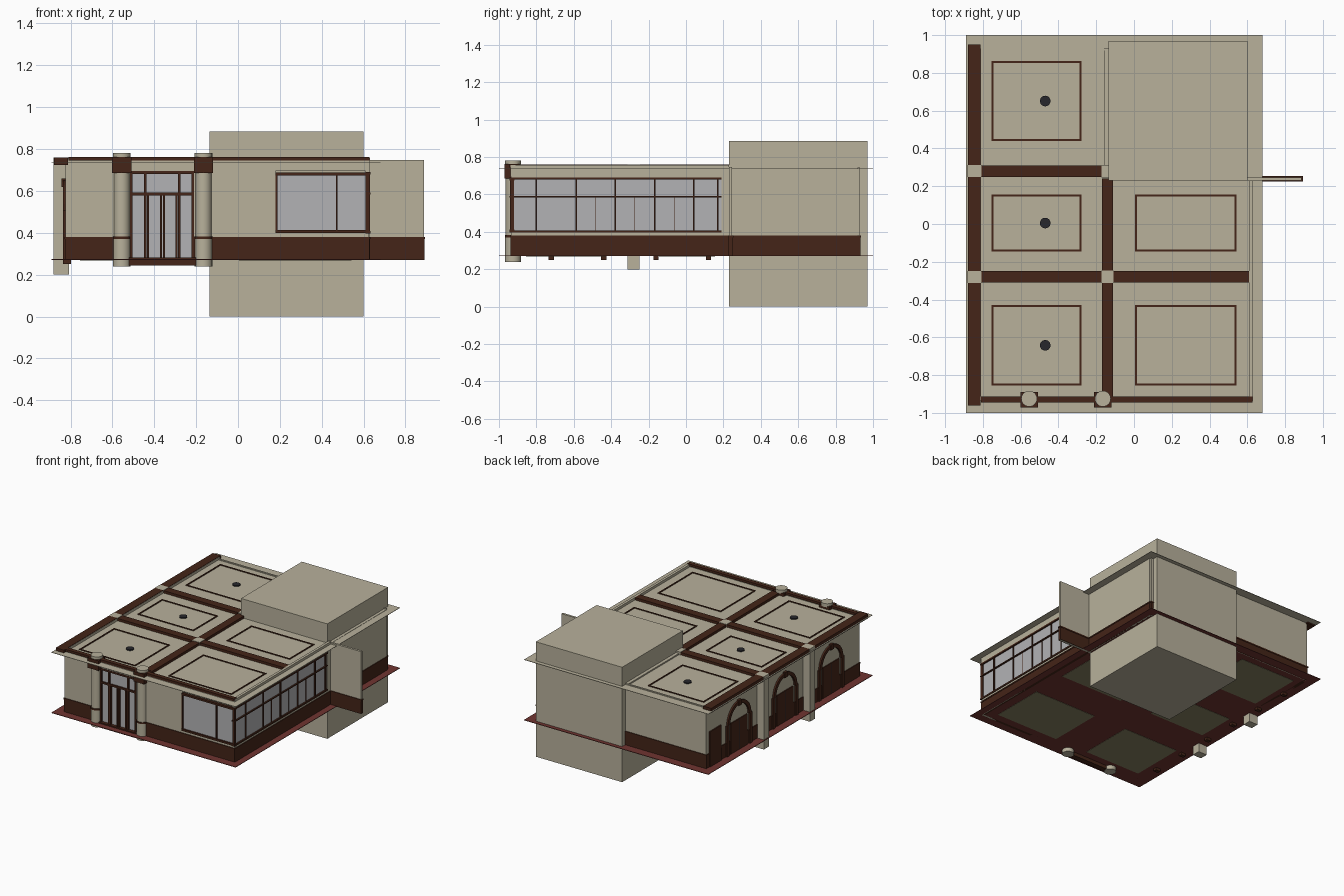
import bpy, bmesh, math

if "Cube" in bpy.data.objects:
    bpy.data.objects.remove(bpy.data.objects["Cube"])


def mat(name, rgb):
    m = bpy.data.materials.new(name)
    m.diffuse_color = (*rgb, 1)
    m.use_nodes = True
    m.node_tree.nodes["Principled BSDF"].inputs["Base Color"].default_value = m.diffuse_color
    return m


CREAM = mat("cream_plaster", (0.48, 0.44, 0.33))
BROWN = mat("dark_wood", (0.058, 0.018, 0.009))
RED = mat("red_floor", (0.16, 0.035, 0.03))
GREEN = mat("green_carpet", (0.24, 0.22, 0.12))
BLACK = mat("black_metal", (0.02, 0.02, 0.025))
GLASS = mat("glass", (0.45, 0.45, 0.46))


def finish(name, bm, m):
    bmesh.ops.recalc_face_normals(bm, faces=bm.faces)
    me = bpy.data.meshes.new(name)
    bm.to_mesh(me)
    bm.free()
    o = bpy.data.objects.new(name, me)
    bpy.context.collection.objects.link(o)
    me.materials.append(m)
    return o


def box(name, x, y, z, m):
    """Box from (min, max) ranges."""
    bm = bmesh.new()
    bmesh.ops.create_cube(bm, size=1)
    for v in bm.verts:
        v.co = [r[0] if c < 0 else r[1] for c, r in zip(v.co, (x, y, z))]
    return finish(name, bm, m)


def cyl(name, x, y, z, r, m, n=24):
    bm = bmesh.new()
    bmesh.ops.create_cone(bm, cap_ends=True, segments=n, radius1=r, radius2=r, depth=z[1] - z[0])
    bmesh.ops.translate(bm, verts=bm.verts, vec=(x, y, sum(z) / 2))
    for f in bm.faces:
        f.smooth = len(f.verts) == 4
    for e in bm.edges:
        e.smooth = all(f.smooth for f in e.link_faces)
    return finish(name, bm, m)


def arch(name, x, yc, zc, r0, r1, m, n=16):
    """Half ring in the yz plane."""
    bm = bmesh.new()
    rings = []
    for i in range(n + 1):
        a = math.pi * i / n
        c, s = math.cos(a), math.sin(a)
        rings.append([bm.verts.new((px, yc + r * c, zc + r * s))
                      for px, r in ((x[0], r0), (x[0], r1), (x[1], r1), (x[1], r0))])
    for a, b in zip(rings, rings[1:]):
        for k in range(4):
            bm.faces.new((a[k], a[(k + 1) % 4], b[(k + 1) % 4], b[k]))
    bm.faces.new(rings[0])
    bm.faces.new(rings[-1])
    return finish(name, bm, m)


def frame(name, x, y, z, w, m):
    """Flat rectangular trim lying on the ceiling."""
    box(name + "_front", x, (y[0], y[0] + w), z, m)
    box(name + "_back", x, (y[1] - w, y[1]), z, m)
    box(name + "_left", (x[0], x[0] + w), (y[0] + w, y[1] - w), z, m)
    box(name + "_right", (x[1] - w, x[1]), (y[0] + w, y[1] - w), z, m)


FZ, WZ, CZ, TZ = 0.27, 0.38, 0.735, 0.757   # floor, wainscot, ceiling, wall top

# Floor and ceiling slabs
box("floor", (-0.89, 0.68), (-1, 1), (FZ, FZ + 0.004), RED)
box("ceiling", (-0.89, 0.68), (-1, 1), (CZ, CZ + 0.003), CREAM)

# Tall service block
box("service_block", (-0.135, 0.60), (0.23, 0.97), (0, 0.885), CREAM)


def wall(name, x, y, top=TZ):
    """Plaster wall with a slightly proud wooden wainscot and cap rail."""
    box(name + "_plaster", x, y, (FZ, top), CREAM)
    for part, e, z in (("wainscot", 0.003, (FZ, 0.37)), ("rail", 0.006, (0.37, WZ))):
        box(f"{name}_{part}", (x[0] - e, x[1] + e), (y[0] - e, y[1] + e), z, BROWN)


wall("left_wall", (-0.823, -0.81), (-0.935, 0.93))
wall("back_wall", (-0.82, 0.62), (0.918, 0.93), 0.745)
wall("front_wall_left", (-0.82, -0.515), (-0.935, -0.92))
wall("front_wall_middle", (-0.21, 0.18), (-0.935, -0.92))
wall("front_wall_low", (0.18, 0.625), (-0.935, -0.92), 0.40)
wall("right_wall_low", (0.612, 0.627), (-0.92, 0.23), 0.40)
wall("right_wall_rear", (0.612, 0.625), (0.24, 0.918), 0.74)
wall("wing_wall", (0.60, 0.888), (0.23, 0.247), 0.748)
box("right_wall_end", (0.612, 0.627), (0.19, 0.23), (0.40, TZ), CREAM)
box("partition_wall", (-0.16, -0.135), (0.31, 0.93), (FZ, 0.748), CREAM)

# Headers above the glazing and door
box("front_header", (-0.515, 0.63), (-0.938, -0.92), (0.695, TZ), CREAM)
box("right_header", (0.61, 0.63), (-0.935, 0.23), (0.69, TZ), CREAM)

# Front corner window
box("front_window_glass", (0.185, 0.62), (-0.932, -0.926), (0.40, 0.685), GLASS)
for x in (0.184, 0.472, 0.624):
    box("front_window_mullion", (x - 0.004, x + 0.004), (-0.942, -0.92), (0.40, 0.68), BROWN)
for z in (0.405, 0.68):
    box("front_window_rail", (0.18, 0.63), (-0.945, -0.918), (z - 0.006, z + 0.008), BROWN)

# Right side window band
box("side_window_glass", (0.617, 0.622), (-0.93, 0.19), (0.40, 0.69), GLASS)
for y in (-0.937, -0.80, -0.588, -0.378, -0.168, 0.042, 0.17):
    box("side_window_mullion", (0.61, 0.631), (y - 0.004, y + 0.004), (0.40, 0.685), BROWN)
for y in (-0.483, -0.273, -0.063):
    box("side_window_seam", (0.612, 0.626), (y - 0.0015, y + 0.0015), (0.40, 0.585), BROWN)
for z, h in ((0.402, 0.006), (0.588, 0.004), (0.685, 0.006)):
    box("side_window_rail", (0.608, 0.633), (-0.945, 0.19), (z - h, z + h), BROWN)

# Front entrance with double doors
box("entrance_glass", (-0.515, -0.21), (-0.93, -0.925), (0.28, 0.69), GLASS)
box("entrance_sill", (-0.52, -0.2), (-0.955, -0.915), (0.243, 0.283), BROWN)
for z in (0.585, 0.688):
    box("entrance_rail", (-0.515, -0.21), (-0.942, -0.916), (z - 0.007, z + 0.007), BROWN)
for x in (-0.51, -0.442, -0.28, -0.215):
    box("entrance_post", (x - 0.006, x + 0.006), (-0.942, -0.916), (0.28, 0.69), BROWN)
for x in (-0.429, -0.367, -0.354, -0.293):
    box("entrance_door_stile", (x - 0.005, x + 0.005), (-0.947, -0.92), (0.28, 0.58), BROWN)

# Round entrance columns
for x in (-0.555, -0.165):
    y = -0.925
    cyl("column_base", x, y, (0.24, 0.37), 0.042, CREAM)
    cyl("column_base_ring", x, y, (0.37, 0.382), 0.044, BROWN)
    cyl("column_shaft", x, y, (0.382, 0.69), 0.039, CREAM)
    box("column_capital", (x - 0.046, x + 0.046), (y - 0.046, y + 0.035), (0.685, 0.762), BROWN)
    cyl("column_top_cap", x, y, (0.755, 0.782), 0.042, CREAM)

# Square pilasters on the left wall and ceiling blocks at beam crossings
for y in (-0.28, 0.28):
    box("left_pilaster", (-0.882, -0.808), (y - 0.032, y + 0.032), (0.20, 0.76), CREAM)
    box("beam_crossing_block", (-0.172, -0.108), (y - 0.033, y + 0.033), (0.69, 0.76), CREAM)

# Ceiling beams
BZ = (0.705, TZ)
for y in ((-0.96, -0.312), (-0.248, 0.248), (0.312, 0.95)):
    box("left_beam", (-0.88, -0.812), y, (0.725, 0.76), BROWN)
box("long_beam_front", (-0.17, -0.11), (-0.92, -0.313), BZ, BROWN)
box("long_beam_middle", (-0.17, -0.11), (-0.247, 0.24), BZ, BROWN)
box("cross_beam_back", (-0.81, -0.172), (0.25, 0.31), BZ, BROWN)
box("cross_beam_left", (-0.81, -0.172), (-0.31, -0.25), BZ, BROWN)
box("cross_beam_right", (-0.108, 0.613), (-0.31, -0.25), BZ, BROWN)
box("front_beam", (-0.81, 0.628), (-0.945, -0.912), (0.745, 0.762), BROWN)

# Coffer trims, carpets and ceiling lights for each bay
LX, RX = (-0.755, -0.278), (0.005, 0.543)
for bx, by in ((LX, (-0.855, -0.43)), (LX, (-0.145, 0.155)), (LX, (0.44, 0.862)),
               (RX, (-0.855, -0.43)), (RX, (-0.145, 0.155))):
    frame("coffer_trim", bx, by, (0.728, 0.743), 0.01, BROWN)
    box("carpet", bx, by, (FZ - 0.002, FZ + 0.006), GREEN)
    if bx is LX:
        cyl("ceiling_light", -0.47, sum(by) / 2, (0.715, 0.746), 0.028, BLACK)

# Arched doors along the left wall
for yc in (-0.58, -0.02, 0.54):
    arch("door_arch", (-0.836, -0.80), yc, 0.51, 0.115, 0.142, BROWN)
    box("door_keystone", (-0.842, -0.80), (yc - 0.016, yc + 0.016), (0.618, 0.66), BROWN)
    box("arched_door", (-0.83, -0.803), (yc - 0.1, yc + 0.1), (FZ, 0.51), BROWN)
    box("door_centre_gap", (-0.832, -0.80), (yc - 0.002, yc + 0.002), (0.28, 0.505), BLACK)
    for s in (-1, 1):
        y = yc + s * 0.14
        box("door_jamb", (-0.836, -0.797), (y - 0.014, y + 0.014), (0.25, 0.51), BROWN)

# Plain service door near the back
box("service_door", (-0.832, -0.803), (0.755, 0.895), (FZ, 0.545), BROWN)
